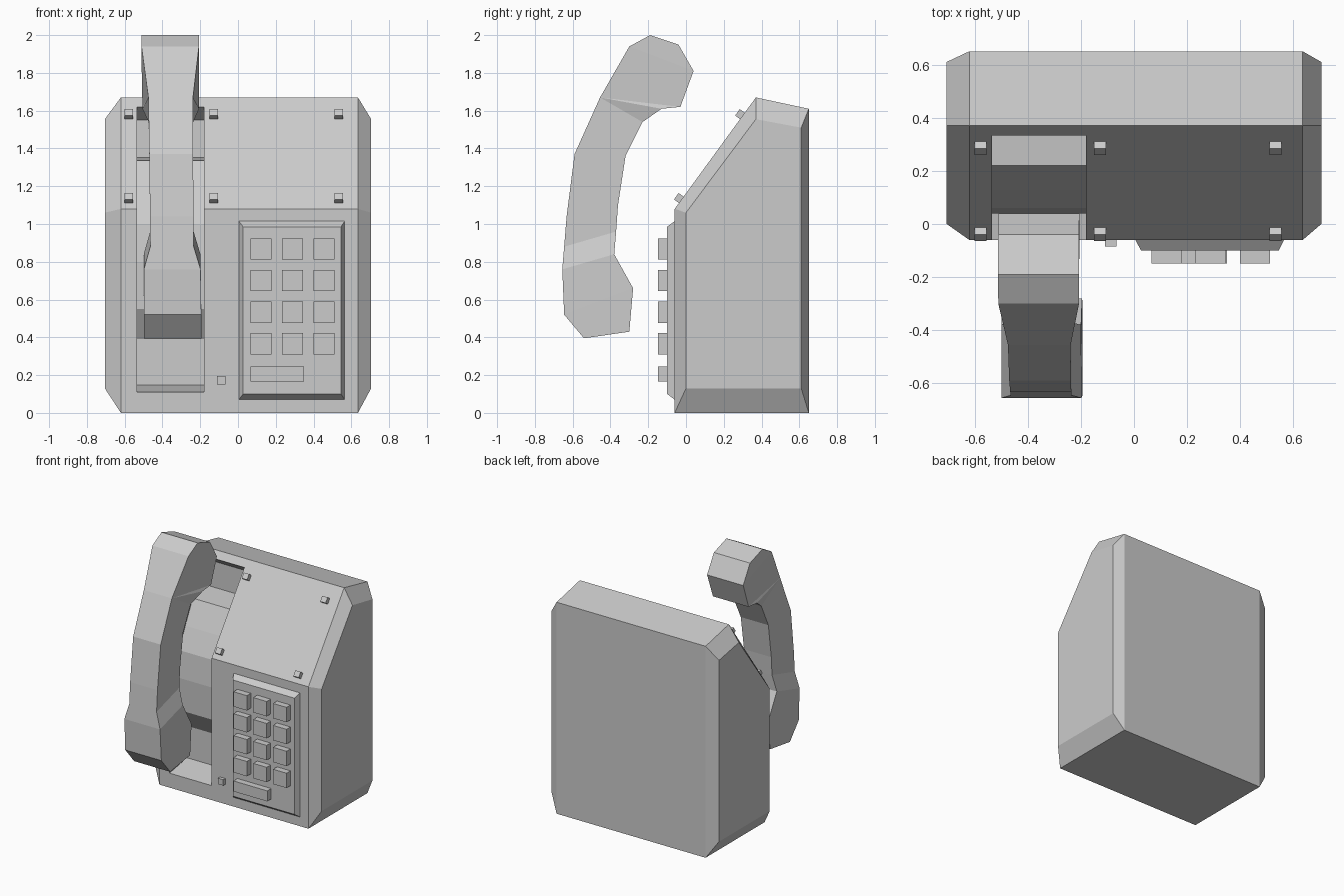
import bpy, bmesh, math
from mathutils import Matrix, Vector

if "Cube" in bpy.data.objects:
    bpy.data.objects.remove(bpy.data.objects["Cube"])


def make(name, bm):
    bmesh.ops.remove_doubles(bm, verts=bm.verts, dist=1e-5)
    bmesh.ops.recalc_face_normals(bm, faces=bm.faces)
    me = bpy.data.meshes.new(name)
    bm.to_mesh(me)
    bm.free()
    ob = bpy.data.objects.new(name, me)
    bpy.context.collection.objects.link(ob)
    return ob


def loft(name, rings):
    """Skin a list of equal-sized point rings and cap both ends."""
    bm = bmesh.new()
    vs = [[bm.verts.new(p) for p in r] for r in rings]
    n = len(vs[0])
    for a, b in zip(vs, vs[1:]):
        for i in range(n):
            j = (i + 1) % n
            bm.faces.new((a[i], a[j], b[j], b[i]))
    bm.faces.new(vs[0])
    bm.faces.new(vs[-1])
    return make(name, bm)


def slab(profile, x):
    return [(x, y, z) for y, z in profile]


def rect(x0, x1, z0, z1, y):
    return [(x0, y, z0), (x1, y, z0), (x1, y, z1), (x0, y, z1)]


# Housing: wedge profile with bevelled sides
outer = [(-.06, 0), (-.06, 1.08), (.37, 1.67), (.65, 1.61), (.65, 0)]
inner = [(0, .13), (0, 1.06), (.37, 1.555), (.61, 1.51), (.61, .13)]
housing = loft("housing", [slab(inner, -.705), slab(outer, -.62),
                           slab(outer, .635), slab(inner, .705)])

# Cradle: recess with a rounded hump between two pockets
recess = [(-.3, .11), (-.06, .11), (.15, .147), (.15, .39), (.05, .55),
          (.04, .8), (.06, 1.0), (.13, 1.16), (.22, 1.335), (.42, 1.352),
          (.42, 1.55), (.334, 1.62), (-.3, 1.62)]
cutter = loft("cradle_cutter", [slab(recess, -.535), slab(recess, -.18)])
cutter.hide_render = True
mod = housing.modifiers.new("cradle", 'BOOLEAN')
mod.operation = 'DIFFERENCE'
mod.solver = 'EXACT'
mod.object = cutter
bpy.context.view_layer.objects.active = housing
bpy.ops.object.modifier_apply(modifier=mod.name)
bpy.data.objects.remove(cutter)

# Keypad plate with sloped rim
loft("keypad_plate", [rect(.005, .565, .07, 1.015, -.055),
                      rect(.005, .565, .07, 1.015, -.06),
                      rect(.027, .545, .1, .985, -.1)])


def block(name, x0, x1, z0, z1, y0, y1):
    loft(name, [rect(x0, x1, z0, z1, y0), rect(x0, x1, z0, z1, y1)])


# Keys
for r in range(4):
    for c in range(3):
        x, z = .065 + c * .167, .31 + r * .167
        block(f"key_{r}_{c}", x, x + .113, z, z + .113, -.095, -.148)
block("wide_key", .065, .35, .165, .245, -.095, -.148)
block("small_button", -.11, -.065, .15, .195, -.05, -.085)

# Studs on the sloped panel
tilt = math.atan2(.43, .59)
for x in (-.578, -.128, .533):
    for z in (1.128, 1.572):
        y = -.06 + .43 * (z - 1.08) / .59
        bm = bmesh.new()
        m = (Matrix.Translation((x, y, z)) @ Matrix.Rotation(-tilt, 4, 'X')
             @ Matrix.Translation((0, -.01, 0)) @ Matrix.Diagonal((.045, .045, .042, 1)))
        bmesh.ops.create_cube(bm, size=1, matrix=m)
        make("stud", bm)

# Handset: stations of front (y, z, half width) and back (y, z, half width)
stations = [
    ((-.19, 2.0, .152), (-.04, 1.95, .152)),
    ((-.3, 1.94, .152), (.04, 1.81, .152)),
    ((-.455, 1.67, .118), (-.03, 1.62, .15)),
    ((-.455, 1.67, .118), (-.13, 1.61, .15)),
    ((-.455, 1.67, .118), (-.23, 1.54, .118)),
    ((-.59, 1.37, .116), (-.32, 1.36, .116)),
    ((-.632, 1.04, .115), (-.36, 1.1, .115)),
    ((-.645, .88, .115), (-.37, .96, .115)),
    ((-.655, .76, .15), (-.38, .84, .15)),
    ((-.645, .52, .152), (-.28, .66, .152)),
    ((-.54, .395, .152), (-.30, .43, .152)),
]


def section(f, b):
    cx = [-.345 - .009 * (p[1] - .4) for p in (f, b)]
    return [(cx[0] - f[2], f[0], f[1]), (cx[0] + f[2], f[0], f[1]),
            (cx[1] + b[2], b[0], b[1]), (cx[1] - b[2], b[0], b[1])]


loft("handset", [section(f, b) for f, b in stations])
